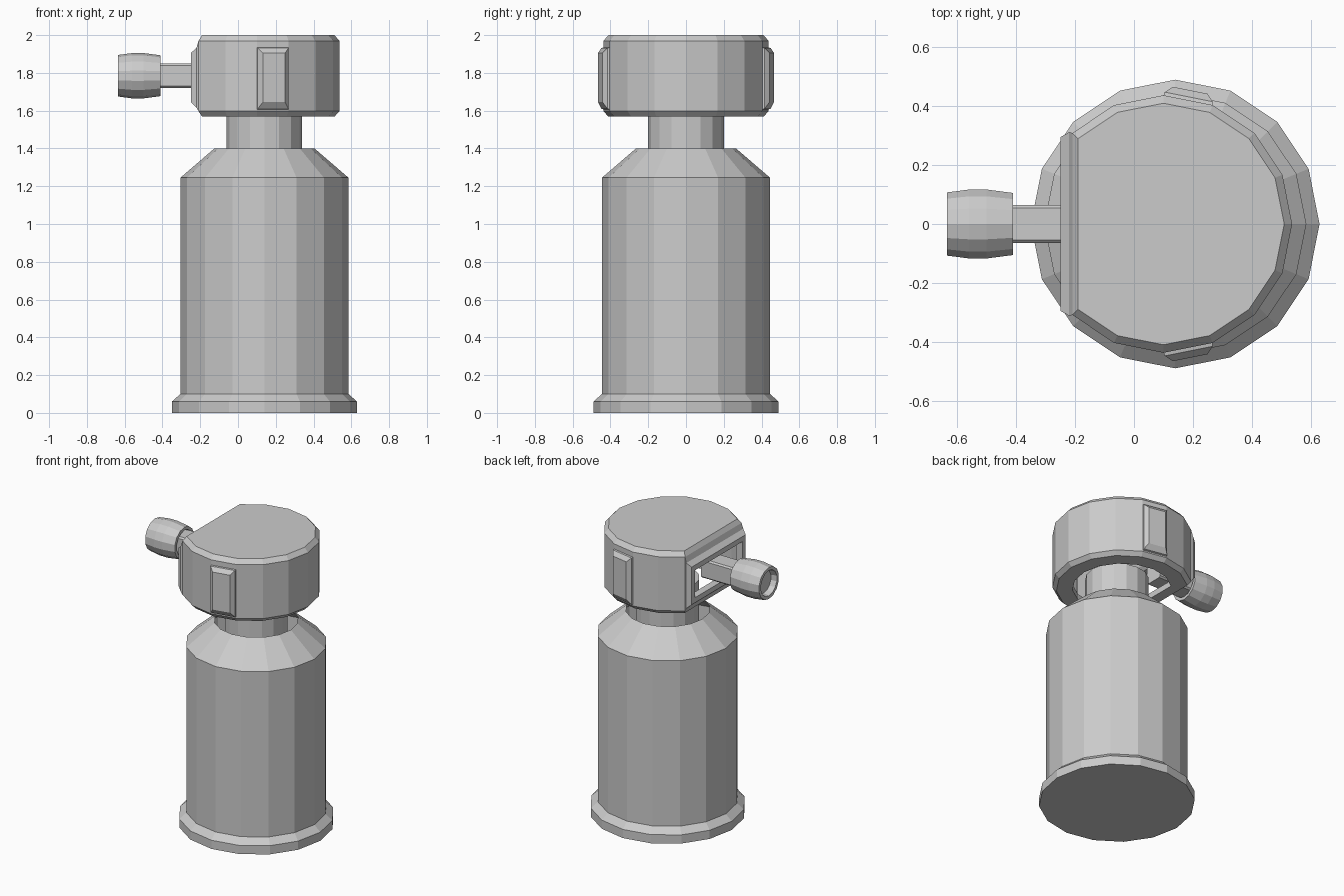
import bpy
from math import sin, cos, pi, radians

if "Cube" in bpy.data.objects:
    bpy.data.objects.remove(bpy.data.objects["Cube"])

BODY_X, HEAD_X, HEAD_R, KNOB_Z = 0.14, 0.10, 0.437, 1.785


def skin(name, loops, cap_start=False, cap_end=False, skip=()):
    """Bridge equal-sized closed loops into a flat-shaded mesh.
    skip holds (loop index, edge index) faces to leave open."""
    n = len(loops[0])
    verts = [p for loop in loops for p in loop]
    faces = []
    for k in range(len(loops) - 1):
        for i in range(n):
            if (k, i) not in skip:
                j = (i + 1) % n
                faces.append((k * n + i, k * n + j, (k + 1) * n + j, (k + 1) * n + i))
    if cap_start:
        faces.append(tuple(reversed(range(n))))
    if cap_end:
        faces.append(tuple(range(len(verts) - n, len(verts))))
    mesh = bpy.data.meshes.new(name)
    mesh.from_pydata(verts, [], faces)
    mesh.update()
    obj = bpy.data.objects.new(name, mesh)
    bpy.context.collection.objects.link(obj)
    return obj


def ring(r, z, sides=16, x=0.0):
    return [(x + r * cos(2 * pi * i / sides), r * sin(2 * pi * i / sides), z) for i in range(sides)]


def head_ring(r, z):
    # 16-sided circle cut straight across on the -x side
    angles = [radians(-135 + 22.5 * i) for i in range(13)]
    return [(HEAD_X + r * cos(a), r * sin(a), z) for a in angles]


def rect(angle, dist, half_w, z0, z1, bevel=0.0):
    # upright rectangle facing outward from the head axis
    c, s = cos(radians(angle)), sin(radians(angle))
    if bevel:
        w, b = half_w, bevel
        uv = [(-w + b, z0), (w - b, z0), (w, z0 + b), (w, z1 - b),
              (w - b, z1), (-w + b, z1), (-w, z1 - b), (-w, z0 + b)]
    else:
        uv = [(-half_w, z0), (half_w, z0), (half_w, z1), (-half_w, z1)]
    return [(HEAD_X + c * dist - s * u, s * dist + c * u, v) for u, v in uv]


# Bottle-shaped body with base flange and open shoulder
profile = [(0.49, 0), (0.49, 0.06), (0.445, 0.10), (0.445, 1.245), (0.265, 1.40)]
skin("body", [ring(r, z, x=BODY_X) for r, z in profile], cap_start=True)

# Neck running from inside the body into the head
skin("neck", [ring(0.2, 1.25, x=BODY_X), ring(0.2, 1.62, x=BODY_X)], cap_end=True)

# Head with chamfered rims, open below and at the flat side
profile = [(0.31, 1.61), (0.31, 1.57), (0.412, 1.57), (HEAD_R, 1.597), (HEAD_R, 1.97), (0.41, 2.0)]
skin("head", [head_ring(r, z) for r, z in profile], cap_end=True, skip={(3, 12)})

# Raised window frame on the flat side
skin("window_frame", [rect(180, *p) for p in (
    (0.309, 0.309, 1.597, 1.97), (0.32, 0.312, 1.617, 1.932), (0.35, 0.295, 1.645, 1.905),
    (0.35, 0.26, 1.68, 1.87), (0.30, 0.26, 1.68, 1.87))])

# Raised pads on the front and back of the head
for name, angle in (("front_pad", -78.75), ("back_pad", 78.75)):
    skin(name, [rect(angle, 0.425, 0.085, 1.605, 1.935),
                rect(angle, 0.44, 0.083, 1.61, 1.932),
                rect(angle, 0.463, 0.06, 1.645, 1.905)], cap_end=True)

# Arm reaching out through the window
skin("arm", [rect(180, d, 0.065, 1.72, 1.85, 0.01) for d in (0.26, 0.55)],
     cap_start=True, cap_end=True)

# Barrel-shaped knob with recessed ends, turned along -x
profile = [(0.08, 0.03), (0.087, 0), (0.108, 0), (0.12, 0.09), (0.12, 0.15),
           (0.11, 0.225), (0.088, 0.225), (0.08, 0.185)]
knob = skin("knob", [ring(r, z, 14) for r, z in profile], cap_start=True, cap_end=True)
knob.location = (-0.41, 0, KNOB_Z)
knob.rotation_euler = (0, -pi / 2, 0)
